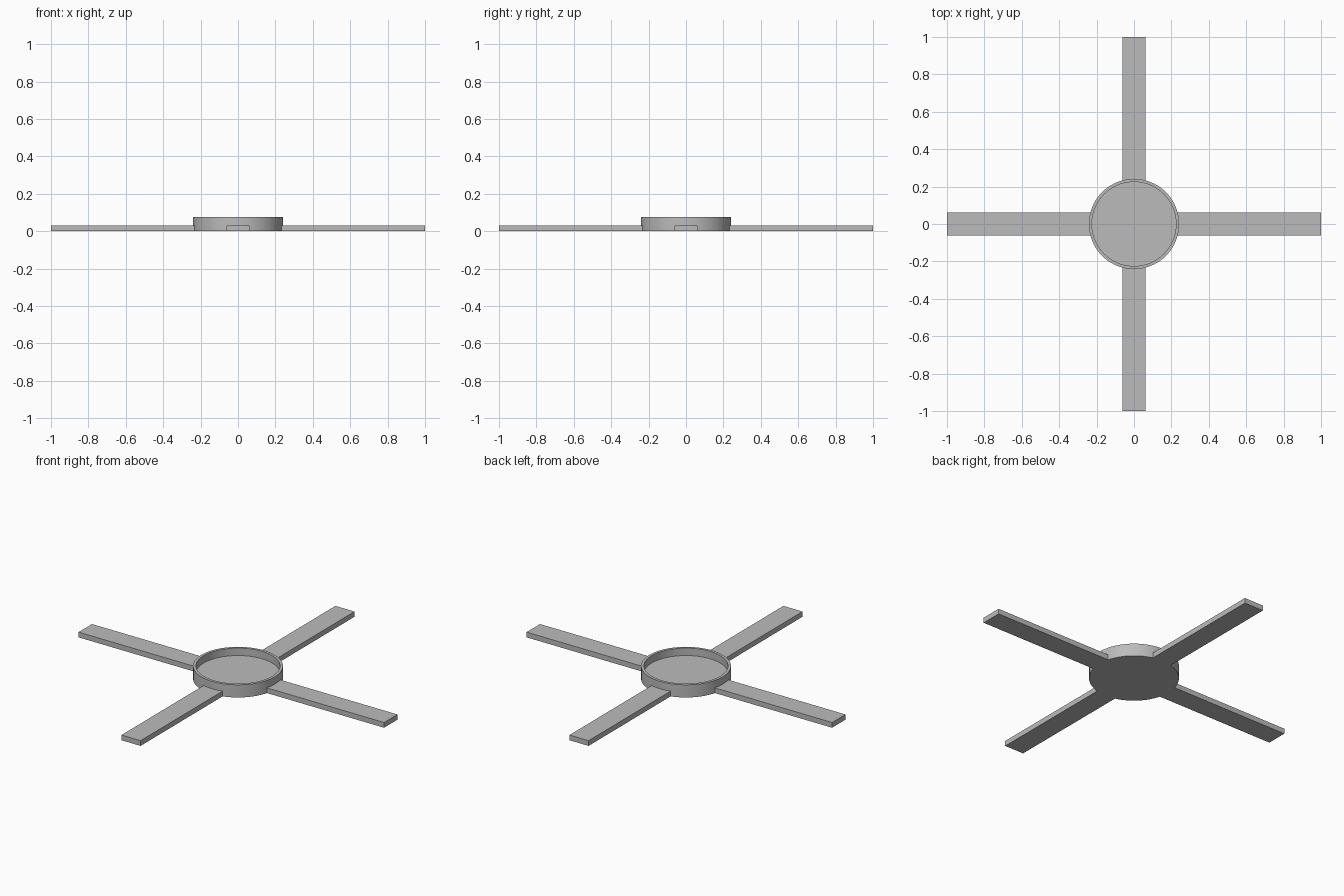
import bpy, bmesh, math
from mathutils import Matrix

cube = bpy.data.objects.get("Cube")
if cube:
    bpy.data.objects.remove(cube, do_unlink=True)

RADIUS, INNER, HEIGHT = 0.241, 0.225, 0.075
THICK, HALF_WIDTH, REACH = 0.031, 0.0625, 1.0

grey = bpy.data.materials.new("plain_grey")
grey.use_nodes = True
colour = (0.5, 0.5, 0.5, 1)
grey.diffuse_color = colour
grey.node_tree.nodes["Principled BSDF"].inputs["Base Color"].default_value = colour


def add_object(name, bm):
    bmesh.ops.recalc_face_normals(bm, faces=bm.faces)
    mesh = bpy.data.meshes.new(name)
    bm.to_mesh(mesh)
    bm.free()
    mesh.materials.append(grey)
    obj = bpy.data.objects.new(name, mesh)
    bpy.context.collection.objects.link(obj)
    return obj


# Shallow round tray: a disc with its top inset and pushed down
bm = bmesh.new()
bmesh.ops.create_cone(bm, cap_ends=True, segments=96, radius1=RADIUS, radius2=RADIUS,
                      depth=HEIGHT, matrix=Matrix.Translation((0, 0, HEIGHT / 2)))
top = max(bm.faces, key=lambda f: f.calc_center_median().z)
for radius, z in ((INNER, HEIGHT), (INNER, THICK)):
    top = bmesh.ops.extrude_discrete_faces(bm, faces=[top])["faces"][0]
    for v in top.verts:
        scale = radius / v.co.xy.length
        v.co = (v.co.x * scale, v.co.y * scale, z)
tray = add_object("hub_tray", bm)
bpy.ops.object.select_all(action="DESELECT")
tray.select_set(True)
bpy.context.view_layer.objects.active = tray
bpy.ops.object.shade_smooth_by_angle(angle=math.radians(30))

# Four flat arms, rooted inside the tray wall
start = 0.23
for i, name in enumerate(("left_arm", "back_arm", "right_arm", "front_arm")):
    bm = bmesh.new()
    matrix = (Matrix.Rotation(i * math.pi / 2, 4, "Z")
              @ Matrix.Translation(((start + REACH) / 2, 0, THICK / 2))
              @ Matrix.Diagonal((REACH - start, 2 * HALF_WIDTH, THICK, 1)))
    bmesh.ops.create_cube(bm, size=1, matrix=matrix)
    add_object(name, bm)
